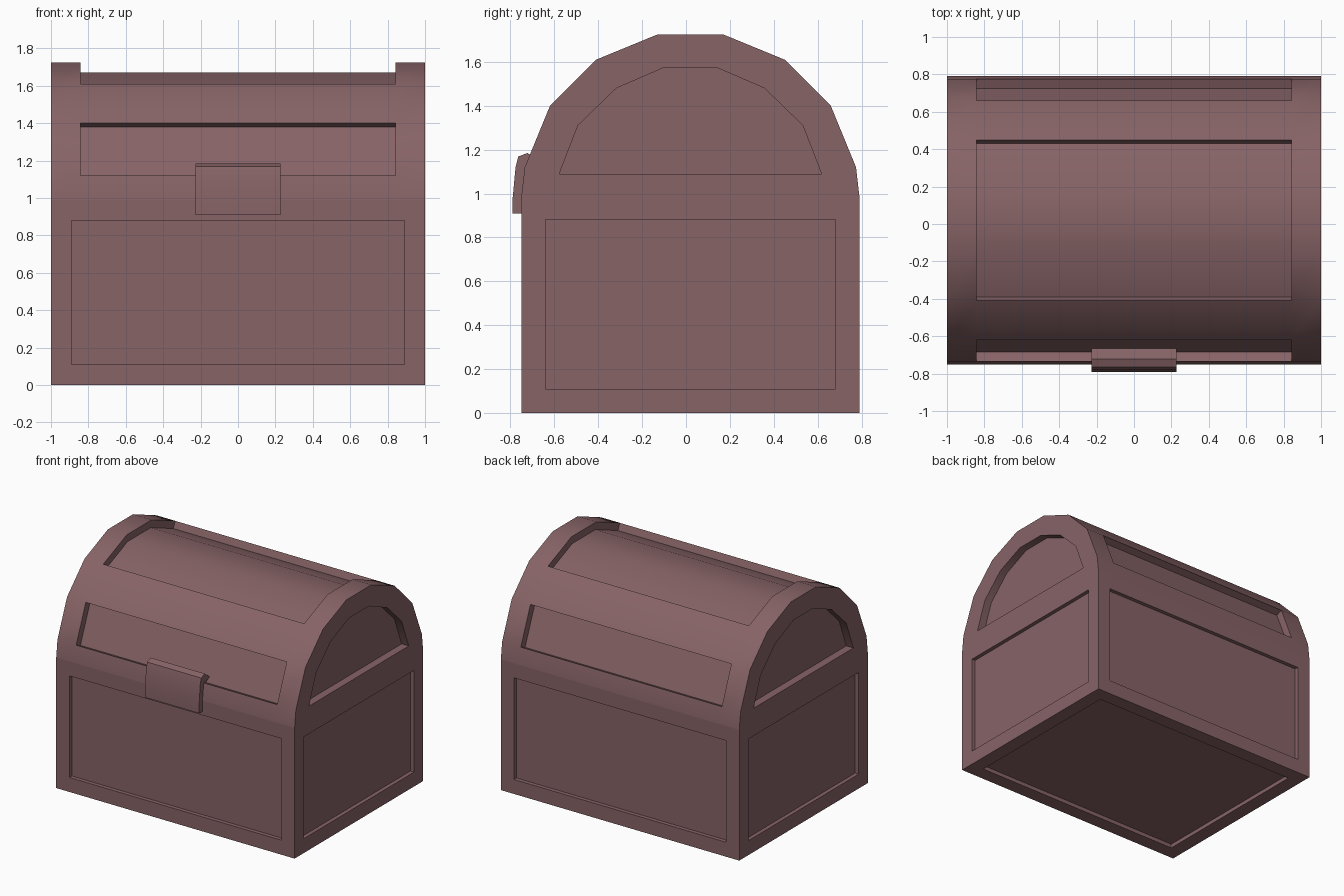
import bpy, bmesh, math
from mathutils import Vector

if "Cube" in bpy.data.objects:
    bpy.data.objects.remove(bpy.data.objects["Cube"])

WOOD = bpy.data.materials.new("dusty_mauve")
WOOD.diffuse_color = (0.243, 0.126, 0.134, 1)
WOOD.use_nodes = True
WOOD.node_tree.nodes["Principled BSDF"].inputs["Base Color"].default_value = WOOD.diffuse_color

YC = 0.02        # centre of the box in y
SEAM = 0.99      # height where lid meets base
PANEL_X = 0.843  # half width of the long panels


def finish(bm, name):
    """Turn a bmesh into a named object with edge-preserving smooth shading."""
    bmesh.ops.recalc_face_normals(bm, faces=bm.faces[:])
    mesh = bpy.data.meshes.new(name)
    bm.to_mesh(mesh)
    bm.free()
    mesh.materials.append(WOOD)
    obj = bpy.data.objects.new(name, mesh)
    bpy.context.collection.objects.link(obj)
    bpy.ops.object.select_all(action='DESELECT')
    obj.select_set(True)
    bpy.context.view_layer.objects.active = obj
    bpy.ops.object.shade_smooth_by_angle(angle=math.radians(30))
    return obj


def recess(bm, faces, depth):
    """Sink a connected group of faces inward by an even depth."""
    bm.normal_update()
    out = bmesh.ops.extrude_face_region(bm, geom=faces)["geom"]
    left = [f for f in faces if f.is_valid]
    if left:
        bmesh.ops.delete(bm, geom=left, context='FACES_ONLY')
    floor = [g for g in out if isinstance(g, bmesh.types.BMFace)]
    bm.normal_update()
    normals = {}
    for f in floor:
        for v in f.verts:
            normals.setdefault(v, []).append(f.normal.copy())
    for v, ns in normals.items():
        n = sum(ns, Vector()).normalized()
        v.co -= n * depth / max(n.dot(ns[0]), 0.5)


def mirrored(half):
    """Front-to-back profile from its half, as (y, z)."""
    return [(YC - y, z) for y, z in half] + [(YC + y, z) for y, z in reversed(half)]


# Base: box with a shallow inset panel on every side but the top
bm = bmesh.new()
bmesh.ops.create_cube(bm, size=1)
for v in bm.verts:
    v.co = Vector((v.co.x * 2, v.co.y * 1.54 + YC, (v.co.z + 0.5) * SEAM))
bm.normal_update()
sides = [f for f in bm.faces if f.normal.z < 0.5]
bmesh.ops.inset_individual(bm, faces=sides, thickness=0.155, depth=0)
for f in sides:
    recess(bm, [f], 0.03)
finish(bm, "chest_base")

# Lid: faceted barrel running along x
outer = mirrored([(0.77, SEAM), (0.755, 1.12), (0.64, 1.40), (0.43, 1.61), (0.15, 1.725)])
arch = mirrored([(0.5975, 1.09), (0.5125, 1.31), (0.3375, 1.48), (0.1175, 1.575)])
bm = bmesh.new()
rings = [[bm.verts.new((x, y, z)) for y, z in outer] for x in (-1, -PANEL_X, PANEL_X, 1)]
n = len(outer)
strips = []
for k in range(3):
    a, b = rings[k], rings[k + 1]
    faces = [bm.faces.new((a[i], b[i], b[i + 1], a[i + 1])) for i in range(n - 1)]
    bm.faces.new((a[n - 1], b[n - 1], b[0], a[0]))  # underside
    if k == 1:
        strips = faces

# Lid ends: rim around an arched panel
end_panels = []
for x, ring in ((-1, rings[0]), (1, rings[3])):
    inner = [bm.verts.new((x, y, z)) for y, z in arch]
    for i in range(len(inner) - 1):
        bm.faces.new((ring[i + 1], ring[i + 2], inner[i + 1], inner[i]))
    bm.faces.new((ring[0], ring[1], inner[0], inner[-1], ring[n - 2], ring[n - 1]))
    end_panels.append(bm.faces.new(inner))
bmesh.ops.recalc_face_normals(bm, faces=bm.faces[:])

# Lid panels: front, top, back and both ends
for group in ([strips[1]], strips[3:6], [strips[7]]):
    recess(bm, group, 0.055)
for f in end_panels:
    recess(bm, [f], 0.06)
finish(bm, "chest_lid")

# Latch: bent plate hooked over the seam
profile = [(-0.75, 0.91), (-0.79, 0.91), (-0.79, 0.98), (-0.777, 1.12), (-0.765, 1.168),
           (-0.722, 1.185), (-0.665, 1.14), (-0.70, 1.12), (-0.735, 1.12), (-0.75, SEAM)]
bm = bmesh.new()
left, right = ([bm.verts.new((x, y, z)) for y, z in profile] for x in (-0.227, 0.227))
for i in range(len(profile)):
    j = (i + 1) % len(profile)
    bm.faces.new((left[i], left[j], right[j], right[i]))
bm.faces.new(left)
bm.faces.new(right)
finish(bm, "latch")
